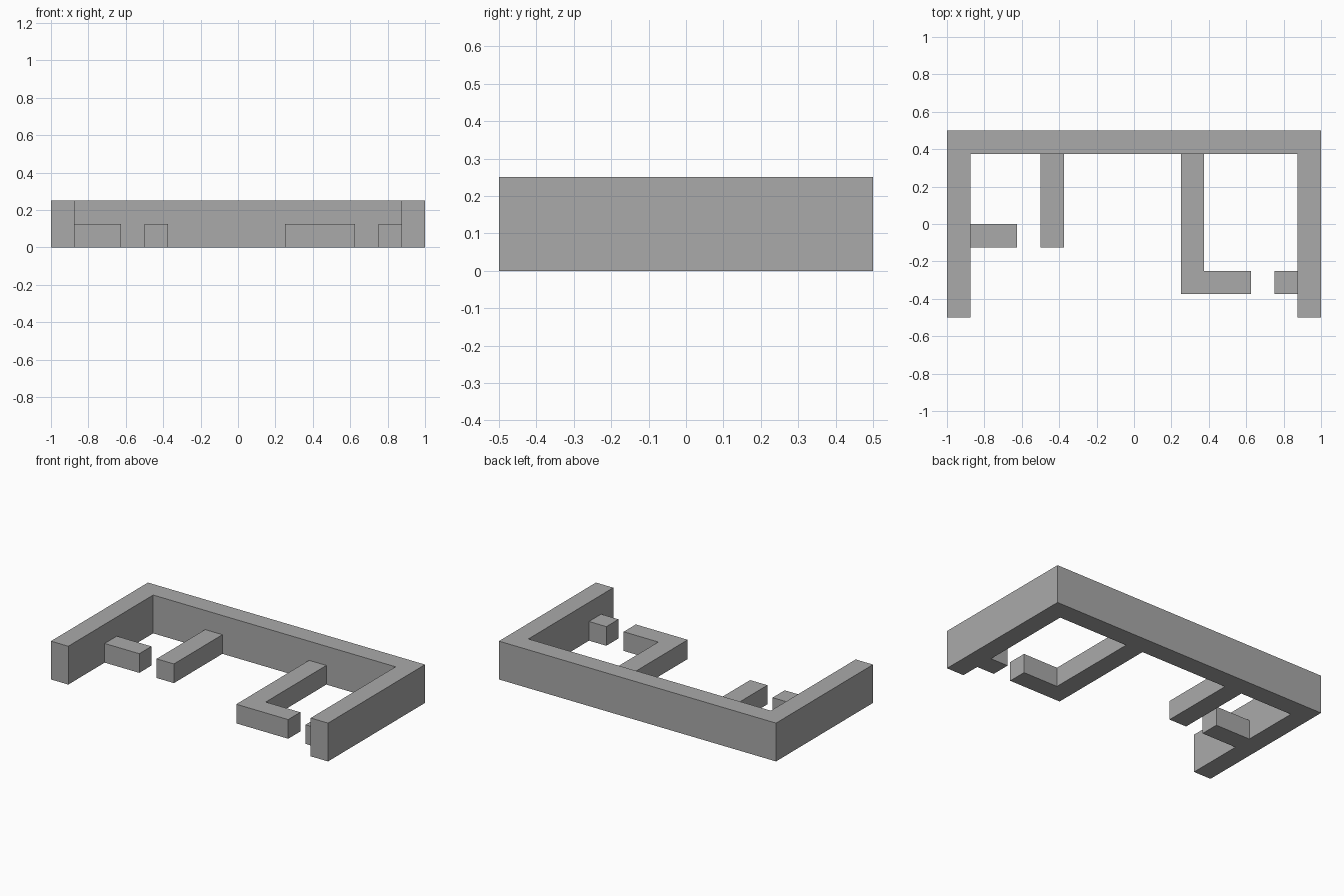
import bpy
import bmesh

cube = bpy.data.objects.get("Cube")
if cube:
    bpy.data.objects.remove(cube, do_unlink=True)

U = 0.125  # wall thickness, the module of the whole plan

grey = bpy.data.materials.new("plain_grey")
grey.use_nodes = True
colour = (0.4, 0.4, 0.4, 1)
grey.diffuse_color = colour
grey.node_tree.nodes["Principled BSDF"].inputs["Base Color"].default_value = colour


def wall(name, outline, height):
    """Extrude a plan outline, given in modules, up from the ground."""
    bm = bmesh.new()
    base = bm.faces.new([bm.verts.new((x * U, y * U, 0)) for x, y in outline])
    top = bmesh.ops.extrude_face_region(bm, geom=[base], use_keep_orig=True)["geom"]
    verts = [v for v in top if isinstance(v, bmesh.types.BMVert)]
    bmesh.ops.translate(bm, verts=verts, vec=(0, 0, height * U))
    bmesh.ops.recalc_face_normals(bm, faces=bm.faces)
    mesh = bpy.data.meshes.new(name)
    bm.to_mesh(mesh)
    bm.free()
    mesh.materials.append(grey)
    obj = bpy.data.objects.new(name, mesh)
    bpy.context.collection.objects.link(obj)


def box(x0, x1, y0, y1):
    return [(x0, y0), (x1, y0), (x1, y1), (x0, y1)]


# Tall outer wall, open at the front
wall("outer_wall", [(-8, -4), (-7, -4), (-7, 3), (7, 3),
                    (7, -4), (8, -4), (8, 4), (-8, 4)], 2)

# Low partitions on the right side
wall("right_stub_wall", box(-7, -5, -1, 0), 1)
wall("right_partition", box(-4, -3, -1, 3), 1)

# Low partitions on the left side, with a doorway between them
wall("left_corner_partition", [(2, -3), (5, -3), (5, -2), (3, -2), (3, 3), (2, 3)], 1)
wall("left_stub_wall", box(6, 7, -3, -2), 1)
